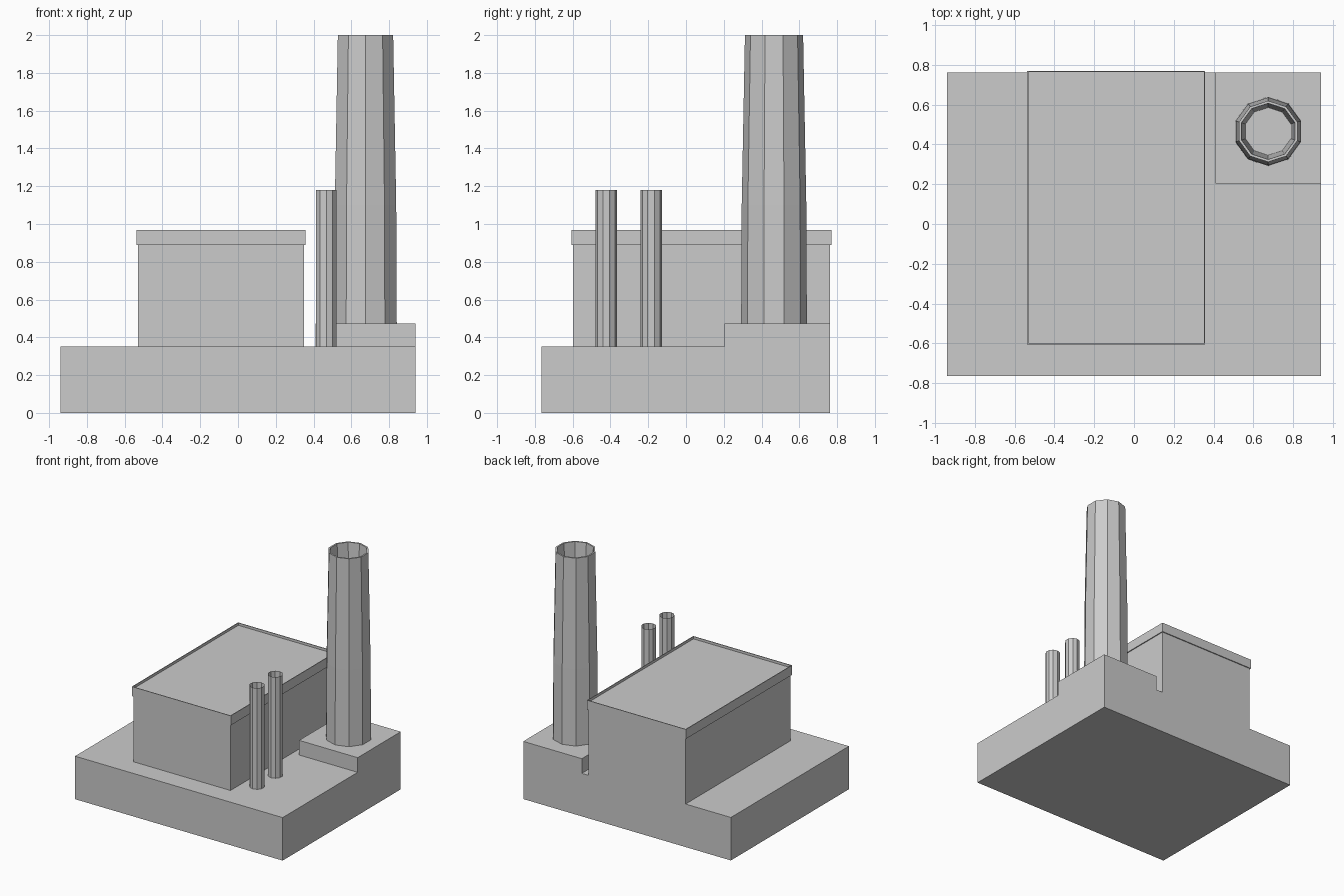
import bpy
from math import cos, sin, tau, pi

if "Cube" in bpy.data.objects:
    bpy.data.objects.remove(bpy.data.objects["Cube"])


def make(name, verts, faces):
    mesh = bpy.data.meshes.new(name)
    mesh.from_pydata(verts, [], faces)
    mesh.update()
    ob = bpy.data.objects.new(name, mesh)
    bpy.context.collection.objects.link(ob)
    return ob


def loft(name, rings, bottom=False, top=False):
    """Skin a stack of equal-sized rings, with optional end caps."""
    n = len(rings[0])
    verts = [p for ring in rings for p in ring]
    faces = [(k * n + i, k * n + (i + 1) % n, (k + 1) * n + (i + 1) % n, (k + 1) * n + i)
             for k in range(len(rings) - 1) for i in range(n)]
    if bottom:
        faces.append(tuple(reversed(range(n))))
    if top:
        faces.append(tuple(range(len(verts) - n, len(verts))))
    return make(name, verts, faces)


def rect(x0, x1, y0, y1, z, grow=0.0):
    x0, x1, y0, y1 = x0 - grow, x1 + grow, y0 - grow, y1 + grow
    return [(x0, y0, z), (x1, y0, z), (x1, y1, z), (x0, y1, z)]


def circle(x, y, r, z, n=10):
    return [(x + r * cos(pi / 2 + tau * i / n), y + r * sin(pi / 2 + tau * i / n), z)
            for i in range(n)]


# Ground-level base block
base = (-0.94, 0.94, -0.765, 0.762)
loft("base", [rect(*base, 0), rect(*base, 0.352)], bottom=True, top=True)

# Main hall walls, flush with the back of the base
hall = (-0.53, 0.35, -0.597, 0.762)
loft("hall_walls", [rect(*hall, 0.352), rect(*hall, 0.89)])

# Overhanging roof band with a shallow recessed roof
loft("roof", [rect(*hall, 0.89), rect(*hall, 0.89, 0.008), rect(*hall, 0.968, 0.008),
              rect(*hall, 0.968, 0.002), rect(*hall, 0.948, 0.002)], top=True)

# Raised plinth in the back right corner
plinth = (0.41, 0.94, 0.205, 0.762)
loft("chimney_plinth", [rect(*plinth, 0.352), rect(*plinth, 0.472)], top=True)

# Tall ten-sided chimney: outer taper, rim, then the hollow flue
profile = [(0.174, 0.472), (0.171, 1.1), (0.154, 2.0), (0.141, 2.0), (0.12, 1.6)]
loft("chimney", [circle(0.675, 0.466, r, z) for r, z in profile], top=True)

# Two thin open exhaust pipes beside the hall
for i, y in enumerate((-0.422, -0.185)):
    loft(f"exhaust_pipe_{i + 1}", [circle(0.468, y, 0.057, z) for z in (0.352, 1.18)])
